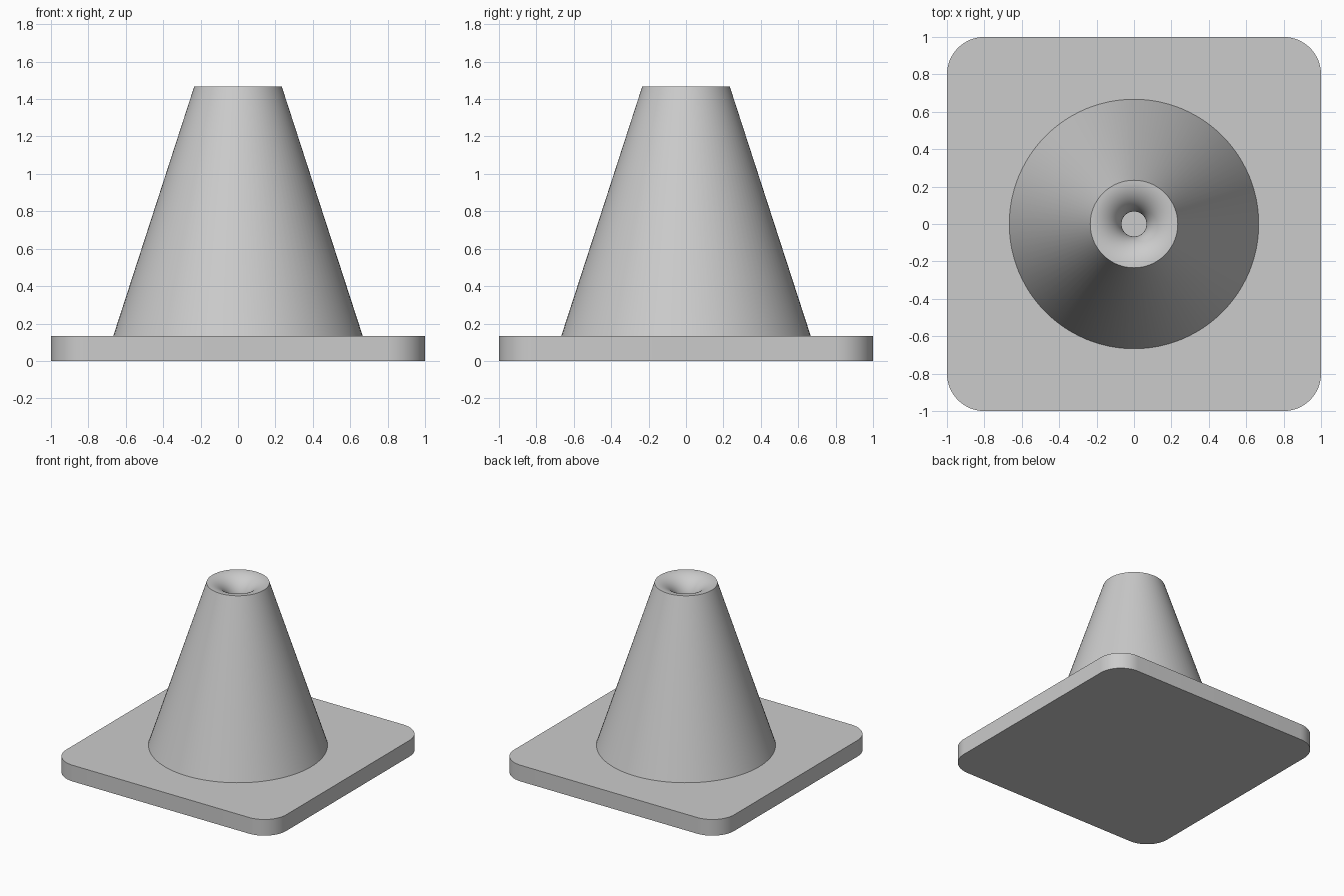
import bpy, bmesh
from math import pi, sin, cos, radians
from mathutils import Matrix

cube = bpy.data.objects.get("Cube")
if cube:
    bpy.data.objects.remove(cube, do_unlink=True)

PLATE_TOP, CONE_TOP = 0.133, 1.467
CORNER = 0.2
BASE_R, RIM_R, HOLE_R = 0.667, 0.234, 0.067

gray = bpy.data.materials.new("light gray")
gray.use_nodes = True
gray.diffuse_color = (0.6, 0.6, 0.6, 1)
gray.node_tree.nodes["Principled BSDF"].inputs["Base Color"].default_value = (0.6, 0.6, 0.6, 1)


def finish(bm, name):
    """Turn the mesh into a smooth-shaded object with sharp edges kept."""
    bmesh.ops.recalc_face_normals(bm, faces=bm.faces)
    mesh = bpy.data.meshes.new(name)
    bm.to_mesh(mesh)
    bm.free()
    mesh.materials.append(gray)
    obj = bpy.data.objects.new(name, mesh)
    bpy.context.collection.objects.link(obj)
    bpy.ops.object.select_all(action='DESELECT')
    obj.select_set(True)
    bpy.context.view_layer.objects.active = obj
    bpy.ops.object.shade_smooth_by_angle(angle=radians(30))
    return obj


# Square base plate with rounded upright corners
bm = bmesh.new()
bmesh.ops.create_cube(bm, size=2, matrix=Matrix.Translation((0, 0, PLATE_TOP / 2))
                      @ Matrix.Diagonal((1, 1, PLATE_TOP / 2, 1)))
upright = [e for e in bm.edges if abs(e.verts[0].co.z - e.verts[1].co.z) > 0.01]
bmesh.ops.bevel(bm, geom=upright, offset=CORNER, segments=16, profile=0.5,
                affect='EDGES')
finish(bm, "base_plate")

# Tapered cone: outer wall, flared mouth, straight bore with a flat floor
flare = RIM_R - HOLE_R
steps = 16
profile = [(BASE_R, PLATE_TOP)]
for i in range(steps + 1):
    a = pi / 2 * i / steps
    profile.append((RIM_R - flare * sin(a), CONE_TOP - flare * (1 - cos(a))))
profile += [(HOLE_R, PLATE_TOP + 0.002), (0, PLATE_TOP + 0.002)]

bm = bmesh.new()
verts = [bm.verts.new((r, 0, z)) for r, z in profile]
edges = [bm.edges.new(pair) for pair in zip(verts, verts[1:])]
bmesh.ops.spin(bm, geom=verts + edges, cent=(0, 0, 0), axis=(0, 0, 1),
               angle=2 * pi, steps=96, use_duplicate=False)
bmesh.ops.remove_doubles(bm, verts=bm.verts, dist=0.0005)
finish(bm, "cone_body")
